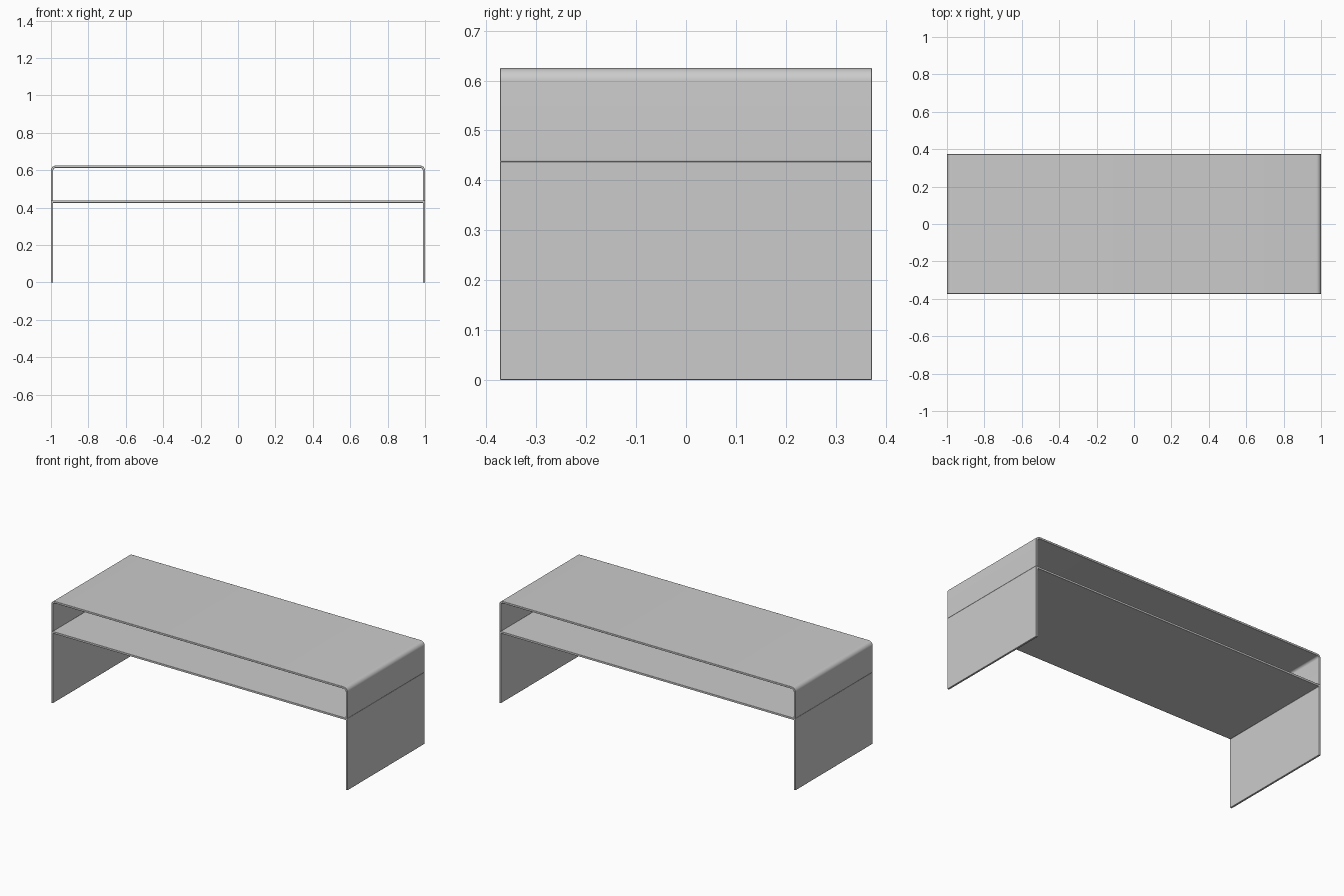
import bpy
import bmesh
import math

HALF_W, HALF_D = 1.0, 0.373
HEIGHT, SEAM = 0.625, 0.438
THICK = 0.012

if "Cube" in bpy.data.objects:
    bpy.data.objects.remove(bpy.data.objects["Cube"], do_unlink=True)

# Single grey finish
grey = bpy.data.materials.new("grey")
grey.use_nodes = True
colour = (0.6, 0.6, 0.6, 1)
grey.diffuse_color = colour
grey.node_tree.nodes["Principled BSDF"].inputs["Base Color"].default_value = colour


def arch(half_w, bottom, top, radius, steps=8):
    """Points along an upside-down U, left foot to right foot."""
    corner = []
    for i in range(steps + 1):
        a = math.pi / 2 * i / steps
        corner.append((half_w - radius + radius * math.cos(a),
                       top - radius + radius * math.sin(a)))
    if radius == 0:
        corner = [(half_w, top)]
    right = [(half_w, bottom)] + corner
    return right + [(-x, z) for x, z in reversed(right)]


def bent_panel(name, bottom, top, radius):
    """Sheet bent into an arch and extruded along the depth."""
    outer = arch(HALF_W, bottom, top, radius)
    inner = arch(HALF_W - THICK, bottom, top - THICK, max(radius - THICK, 0))
    bm = bmesh.new()
    profile = outer + inner[::-1]
    face = bm.faces.new([bm.verts.new((x, -HALF_D, z)) for x, z in profile])
    ext = bmesh.ops.extrude_face_region(bm, geom=[face])
    verts = [v for v in ext["geom"] if isinstance(v, bmesh.types.BMVert)]
    bmesh.ops.translate(bm, verts=verts, vec=(0, 2 * HALF_D, 0))
    bmesh.ops.recalc_face_normals(bm, faces=bm.faces)
    mesh = bpy.data.meshes.new(name)
    bm.to_mesh(mesh)
    bm.free()
    mesh.materials.append(grey)
    obj = bpy.data.objects.new(name, mesh)
    bpy.context.collection.objects.link(obj)

    # Softened sheet edges
    bevel = obj.modifiers.new("soft_edges", "BEVEL")
    bevel.width = 0.0015
    bevel.segments = 2
    bevel.limit_method = 'ANGLE'
    bevel.angle_limit = math.radians(40)

    bpy.ops.object.select_all(action='DESELECT')
    obj.select_set(True)
    bpy.context.view_layer.objects.active = obj
    bpy.ops.object.shade_smooth_by_angle(angle=math.radians(35))
    return obj


# Lower shelf with its two panel legs
bent_panel("shelf_and_legs", 0, SEAM, 0)
# Rounded top resting on the shelf
bent_panel("rounded_top", SEAM, HEIGHT, 0.026)
